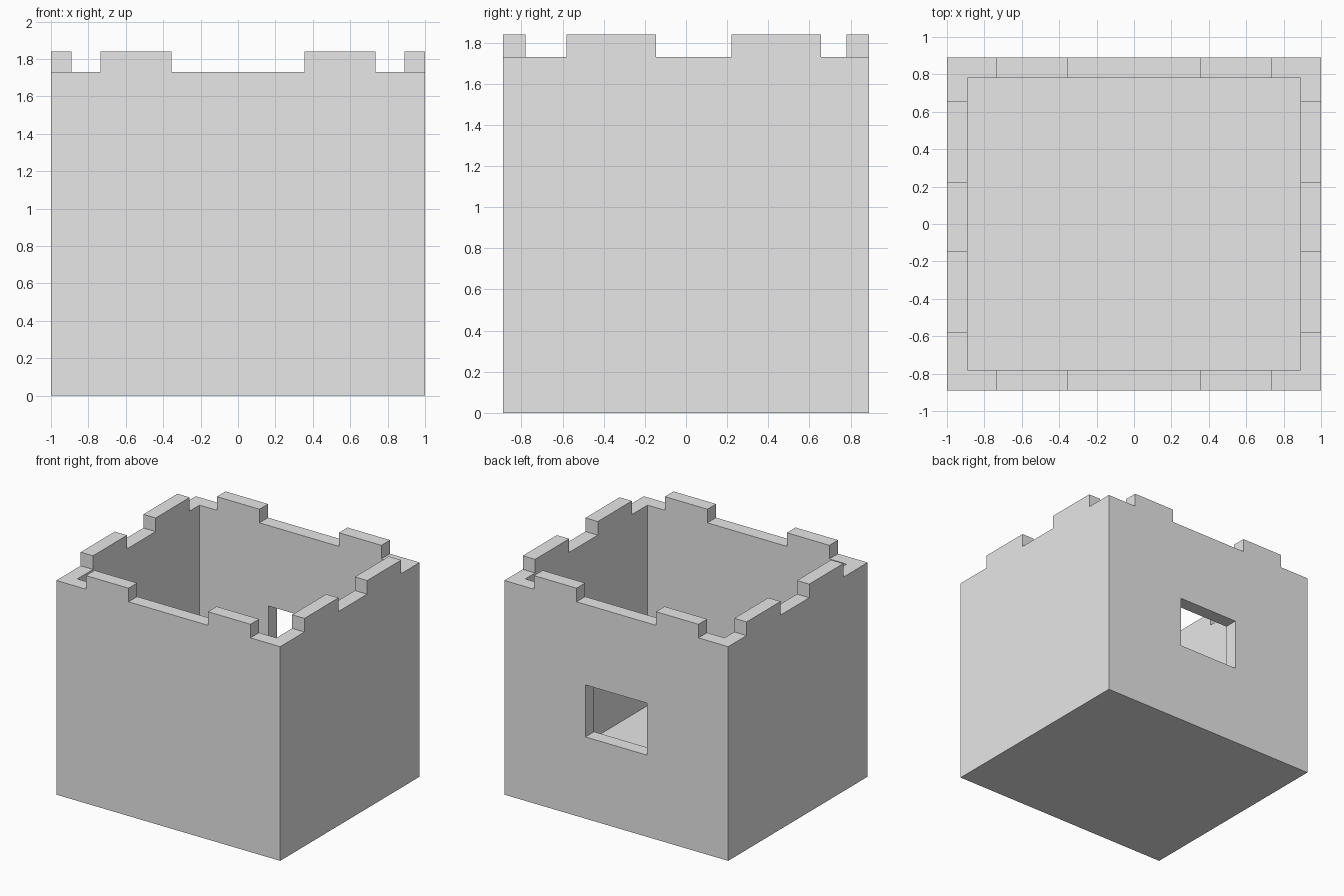
import bpy
import bmesh
from mathutils import Vector

cube = bpy.data.objects.get("Cube")
if cube:
    bpy.data.objects.remove(cube, do_unlink=True)

# Overall sizes
X, Y, WALL = 1.0, 0.89, 0.11
WALK_Z, TOP_Z = 1.73, 1.84
FRONT_IN, FRONT_OUT = 0.355, 0.735          # merlon ends on front and back
SIDE_MERLONS = ((-0.58, -0.145), (0.22, 0.655))
OVER = 0.2                                  # cutter overshoot

stone = bpy.data.materials.new("stone_grey")
stone.use_nodes = True
colour = (0.8, 0.8, 0.8, 1)
stone.diffuse_color = colour
stone.node_tree.nodes["Principled BSDF"].inputs["Base Color"].default_value = colour


def box(name, low, high):
    """Axis-aligned box between two corners."""
    low, high = Vector(low), Vector(high)
    bm = bmesh.new()
    bmesh.ops.create_cube(bm, size=1)
    bmesh.ops.scale(bm, vec=high - low, verts=bm.verts)
    bmesh.ops.translate(bm, vec=(low + high) / 2, verts=bm.verts)
    mesh = bpy.data.meshes.new(name)
    bm.to_mesh(mesh)
    bm.free()
    mesh.materials.append(stone)
    obj = bpy.data.objects.new(name, mesh)
    bpy.context.collection.objects.link(obj)
    return obj


def cut(target, low, high):
    """Subtract a box from the target, then discard the cutter."""
    cutter = box("cutter", low, high)
    cutter.hide_render = True
    mod = target.modifiers.new("cut", 'BOOLEAN')
    mod.operation = 'DIFFERENCE'
    mod.solver = 'EXACT'
    mod.object = cutter
    bpy.context.view_layer.objects.active = target
    bpy.ops.object.modifier_apply(modifier=mod.name)
    bpy.data.objects.remove(cutter, do_unlink=True)


# Solid block hollowed from above, leaving walls and floor
tower = box("tower_walls", (-X, -Y, 0), (X, Y, TOP_Z))
cut(tower, (WALL - X, WALL - Y, WALL), (X - WALL, Y - WALL, TOP_Z + OVER))

# Wide gaps between the merlons
cut(tower, (-FRONT_IN, -Y - OVER, WALK_Z), (FRONT_IN, Y + OVER, TOP_Z + OVER))
cut(tower, (-X - OVER, SIDE_MERLONS[0][1], WALK_Z),
    (X + OVER, SIDE_MERLONS[1][0], TOP_Z + OVER))

# Lowered corners
for x0, x1 in ((-X - OVER, -FRONT_OUT), (FRONT_OUT, X + OVER)):
    for y0, y1 in ((-Y - OVER, SIDE_MERLONS[0][0]), (SIDE_MERLONS[1][1], Y + OVER)):
        cut(tower, (x0, y0, WALK_Z), (x1, y1, TOP_Z + OVER))

# Window through the back wall
cut(tower, (-0.275, Y - WALL - OVER, 0.66), (0.275, Y + OVER, 1.08))
